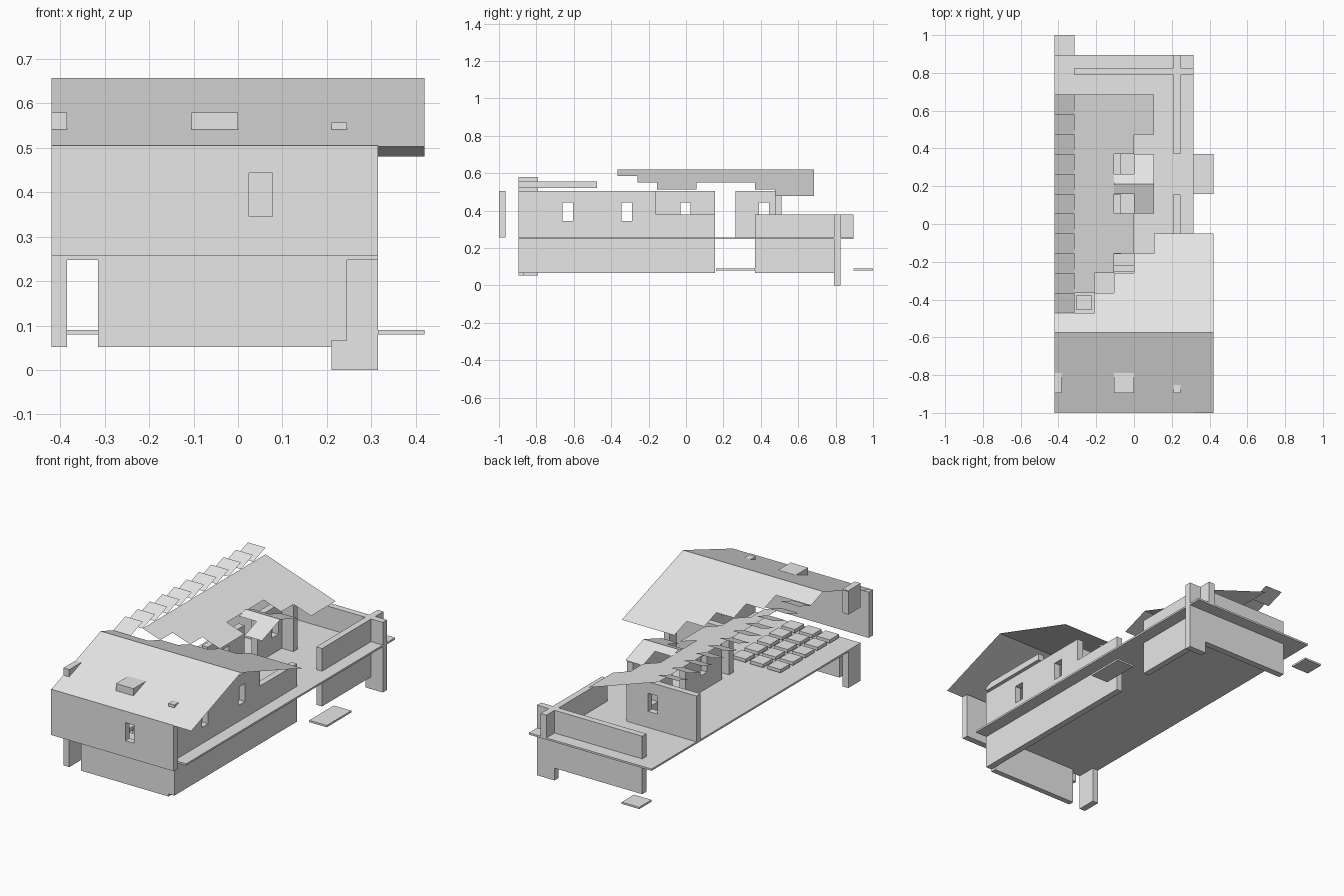
import bpy, bmesh
from mathutils import Vector

old = bpy.data.objects.get("Cube")
if old:
    bpy.data.objects.remove(old, do_unlink=True)

GREY = (0.8, 0.8, 0.8, 1)
mat = bpy.data.materials.new("pale_grey")
mat.use_nodes = True
mat.diffuse_color = GREY
mat.node_tree.nodes["Principled BSDF"].inputs["Base Color"].default_value = GREY

U = 0.105      # plan module
FLOOR = 0.257  # top of the upper floor
LOW = 0.247    # underside of the upper floor
EAVE = 0.505
RAIL = 0.38


def finish(name, bm):
    mesh = bpy.data.meshes.new(name)
    bm.to_mesh(mesh)
    bm.free()
    mesh.materials.append(mat)
    obj = bpy.data.objects.new(name, mesh)
    bpy.context.collection.objects.link(obj)
    return obj


def box(name, x, y, z):
    bm = bmesh.new()
    bmesh.ops.create_cube(bm, size=1)
    for v in bm.verts:
        v.co = Vector(r[0] if c < 0 else r[1] for c, r in zip(v.co, (x, y, z)))
    return finish(name, bm)


def wall(name, axis, near, far, run, heights, gap):
    """Wall running along an axis, made of cells minus those the gap rule removes."""
    bm = bmesh.new()
    for a, b in zip(run, run[1:]):
        for c, d in zip(heights, heights[1:]):
            if gap((a + b) / 2, (c + d) / 2):
                continue
            corners = [(a, c), (b, c), (b, d), (a, d)]
            bm.faces.new([bm.verts.new((u, near, z) if axis == "x" else (near, u, z))
                          for u, z in corners])
    bmesh.ops.remove_doubles(bm, verts=bm.verts, dist=0.0005)
    ext = bmesh.ops.extrude_face_region(bm, geom=bm.faces[:], use_keep_orig=True)
    shift = Vector((0, far - near, 0) if axis == "x" else (far - near, 0, 0))
    bmesh.ops.translate(bm, vec=shift,
                        verts=[g for g in ext["geom"] if isinstance(g, bmesh.types.BMVert)])
    bmesh.ops.dissolve_limit(bm, angle_limit=0.01, verts=bm.verts, edges=bm.edges)
    bmesh.ops.recalc_face_normals(bm, faces=bm.faces)
    return finish(name, bm)


def sheet(name, patches, height):
    """Thin roof sheet: plan rectangles lifted by a height rule."""
    bm = bmesh.new()
    for x0, x1, y0, y1 in patches:
        bm.faces.new([bm.verts.new((x, y, height(x, y)))
                      for x, y in ((x0, y0), (x1, y0), (x1, y1), (x0, y1))])
    bmesh.ops.remove_doubles(bm, verts=bm.verts, dist=0.0005)
    return finish(name, bm)


# Upper floor and loose ground plates
box("upper_floor", (-0.42, 0.315), (-0.895, 0.895), (LOW, FLOOR))
box("side_step", (0.315, 0.42), (0.16, 0.37), (0.08, 0.09))
box("rear_step", (-0.42, -0.315), (0.895, 1.0), (0.08, 0.09))

# Lower storey walls and posts
box("lower_front_wall", (-0.315, 0.21), (-0.895, -0.865), (0.052, LOW))
box("lower_side_wall_front", (0.21, 0.245), (-0.895, 0.155), (0.066, LOW))
box("lower_side_wall_rear", (0.21, 0.245), (0.37, 0.79), (0.066, LOW))
box("lower_rear_wall", (-0.315, 0.21), (0.79, 0.825), (0.066, LOW))
box("rear_post", (0.21, 0.315), (0.79, 0.825), (0, LOW))
box("front_post", (-0.42, -0.385), (-0.895, -0.79), (0.052, LOW))

# Terrace parapets
box("parapet_side", (0.21, 0.245), (0.37, 0.895), (FLOOR, RAIL))
box("parapet_rear", (-0.315, 0.315), (0.79, 0.825), (FLOOR, RAIL))

# Upper storey walls with windows
WIN = [FLOOR, 0.345, 0.443, EAVE]


def window(lo, hi):
    return lambda u, z: lo < u < hi and WIN[1] < z < WIN[2]


wall("upper_front_wall", "x", -1.0, -0.965, [-0.42, 0.025, 0.078, 0.315], WIN,
     window(0.025, 0.078))
wall("upper_side_wall", "y", 0.21, 0.245,
     [-0.895, -0.66, -0.605, -0.345, -0.29, -0.16, 0.155],
     [FLOOR, 0.345, RAIL, 0.443, EAVE],
     lambda u, z: window(-0.66, -0.605)(u, z) or window(-0.345, -0.29)(u, z)
     or (u > -0.16 and z > RAIL))
wall("inner_side_wall_front", "y", -0.105, -0.07, [-0.16, -0.03, 0.025, 0.155], WIN,
     window(-0.03, 0.025))
wall("inner_side_wall_rear", "y", -0.105, -0.07, [0.265, 0.39, 0.445, 0.48], WIN,
     window(0.39, 0.445))
wall("inner_rear_wall", "x", 0.475, 0.51, [-0.42, -0.185, -0.13, 0], WIN,
     window(-0.185, -0.13))
box("cross_wall", (-0.105, 0.21), (-0.255, -0.22), (FLOOR, EAVE))

# Blocks and beam poking through the front roof
box("roof_block_corner", (-0.42, -0.385), (-0.895, -0.79), (0.45, 0.58))
box("roof_block_middle", (-0.105, 0), (-0.895, -0.79), (0.475, 0.58))
box("roof_beam", (0.21, 0.245), (-0.895, -0.475), (0.522, 0.557))

# Floor tiles
for i in range(3):
    for j in range(5):
        x, y = -0.305 + i * U, -0.875 + j * U
        box("floor_tile", (x, x + 0.08), (y, y + 0.08), (FLOOR + 0.005, FLOOR + 0.023))

# Front gable roof, rear slope stepping back towards the valley
RIDGE = -0.575


def front_height(x, y):
    return 0.657 - (0.362 * (RIDGE - y) if y < RIDGE else 0.337 * (y - RIDGE))


sheet("front_roof_slope", [(-0.42, 0.42, -1.0, RIDGE)], front_height)
sheet("front_roof_rear_slope",
      [(-0.42 + i * U, -0.42 + (i + 1) * U, RIDGE, -0.47 + max(0, i - 1) * U)
       for i in range(5)] + [(U, 0.42, RIDGE, -0.05)], front_height)

# Long roof falling to the left side, with stepped edges
sheet("long_roof",
      [(-0.315, -0.21, -0.365, 0.685), (-0.21, -0.105, -0.26, 0.685),
       (-0.105, 0, -0.155, 0.055), (-0.105, 0, 0.37, 0.685), (0, U, 0.475, 0.685)],
      lambda x, y: 0.62 - 0.337 * (x + 0.315))

# Row of tilted shingles along the long roof
for i in range(11):
    start = -0.47 + i * U
    sheet("ridge_shingle", [(-0.42, -0.315, start, start + U)],
          lambda x, y: 0.62 + 0.35 * (y - start))

# Small dormer gable
PEAK = 0.213
sheet("dormer_roof",
      [(0, U, 0.055, 0.16), (0, U, 0.16, PEAK), (0, U, PEAK, 0.265), (0, U, 0.265, 0.37),
       (-0.105, 0, 0.16, PEAK), (-0.105, 0, PEAK, 0.265)],
      lambda x, y: 0.56 - 0.35 * abs(y - PEAK))
